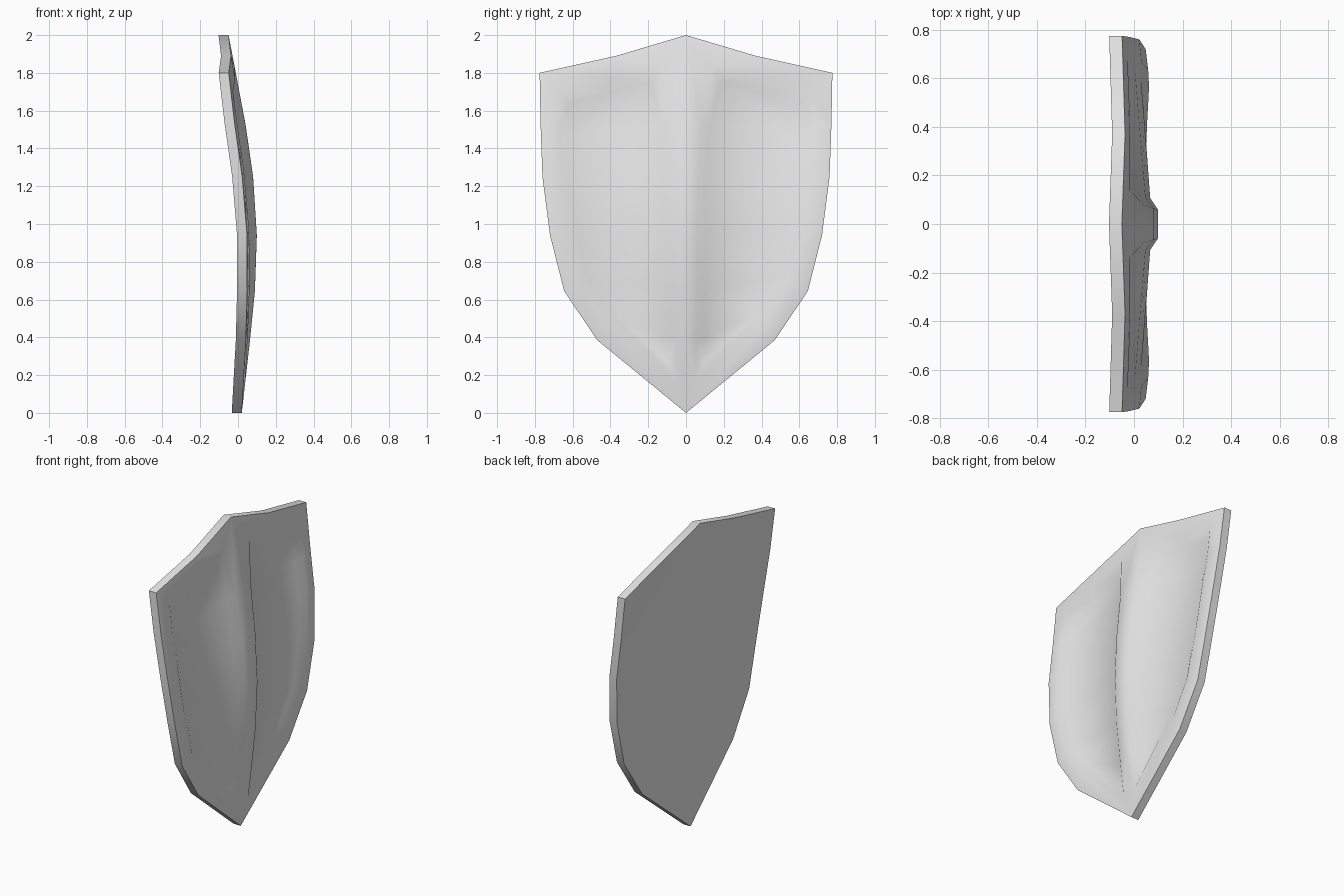
import bpy
import bmesh

cube = bpy.data.objects.get("Cube")
if cube:
    bpy.data.objects.remove(cube, do_unlink=True)

THICKNESS = 0.053
RECESS = 0.032

# Bow of the face along its height, and how much it falls away to the sides
BOW = [(0, .02), (.35, .06), (.7, .095), (.95, .1), (1.25, .08),
       (1.5, .045), (1.8, -.01), (2, -.05)]
FALL = [(0, .1), (1.5, .1), (1.8, .065), (2, .065)]

# Matching rings (y, z) for one half: tip, up the side, across the top, down the middle
OUTLINE = [(0, 0), (.47, .385), (.645, .645), (.72, .94), (.76, 1.25), (.77, 1.53),
           (.775, 1.8), (.37, 1.89), (0, 2), (0, 1.53), (0, 1.25), (0, .94),
           (0, .645), (0, .385)]
PANEL_EDGE = [(.05, .165), (.425, .475), (.565, .69), (.635, .97), (.665, 1.28),
              (.675, 1.5), (.67, 1.7), (.4, 1.77), (.14, 1.835), (.08, 1.53),
              (.065, 1.25), (.058, .94), (.055, .645), (.052, .385)]
PANEL_FLOOR = [(.1, .27), (.39, .53), (.53, .73), (.585, 1), (.62, 1.28),
               (.62, 1.47), (.62, 1.64), (.4, 1.695), (.18, 1.75), (.125, 1.53),
               (.112, 1.25), (.107, .94), (.105, .645), (.1, .4)]
# Faces that fill a ring, as ring positions
FILL = [(0, 1, 13), (1, 2, 12, 13), (2, 3, 11, 12), (3, 4, 10, 11),
        (4, 5, 9, 10), (5, 6, 7), (5, 7, 8, 9)]
TOP = 8


def lookup(table, z):
    for (z0, a), (z1, b) in zip(table, table[1:]):
        if z <= z1:
            return a + (b - a) * (z - z0) / (z1 - z0)
    return table[-1][1]


def add_ring(bm, points, depth=0):
    return [bm.verts.new((lookup(BOW, z) - lookup(FALL, z) * y * y - depth, y, z))
            for y, z in points]


def bridge(bm, a, b, count):
    n = len(a)
    for i in range(count):
        j = (i + 1) % n
        bm.faces.new((a[i], a[j], b[j], b[i]))


# Half shield: frame, panel bevel, panel floor, outer wall and back
bm = bmesh.new()
front = add_ring(bm, OUTLINE)
edge = add_ring(bm, PANEL_EDGE)
floor = add_ring(bm, PANEL_FLOOR, RECESS)
back = add_ring(bm, OUTLINE, THICKNESS)
bridge(bm, front, edge, len(front))
bridge(bm, edge, floor, len(edge))
bridge(bm, back, front, TOP)
for face in FILL:
    bm.faces.new([floor[i] for i in face])
    bm.faces.new([back[i] for i in reversed(face)])
bmesh.ops.recalc_face_normals(bm, faces=bm.faces)
if sum(f.normal.x * f.calc_area() for f in bm.faces if floor[3] in f.verts) < 0:
    bmesh.ops.reverse_faces(bm, faces=bm.faces)

mesh = bpy.data.meshes.new("shield")
bm.to_mesh(mesh)
bm.free()
shield = bpy.data.objects.new("shield", mesh)
bpy.context.collection.objects.link(shield)

# Second half by mirroring
mirror = shield.modifiers.new("mirror", 'MIRROR')
mirror.use_axis = (False, True, False)
mirror.use_clip = True

# Plain light grey
color = (0.8, 0.8, 0.8, 1)
grey = bpy.data.materials.new("light grey")
grey.use_nodes = True
grey.diffuse_color = color
grey.node_tree.nodes["Principled BSDF"].inputs["Base Color"].default_value = color
mesh.materials.append(grey)

# Apply the mirror, then shade smooth with sharp rim edges
bpy.ops.object.select_all(action='DESELECT')
shield.select_set(True)
bpy.context.view_layer.objects.active = shield
bpy.ops.object.modifier_apply(modifier=mirror.name)
bpy.ops.object.shade_smooth_by_angle(angle=0.9)
